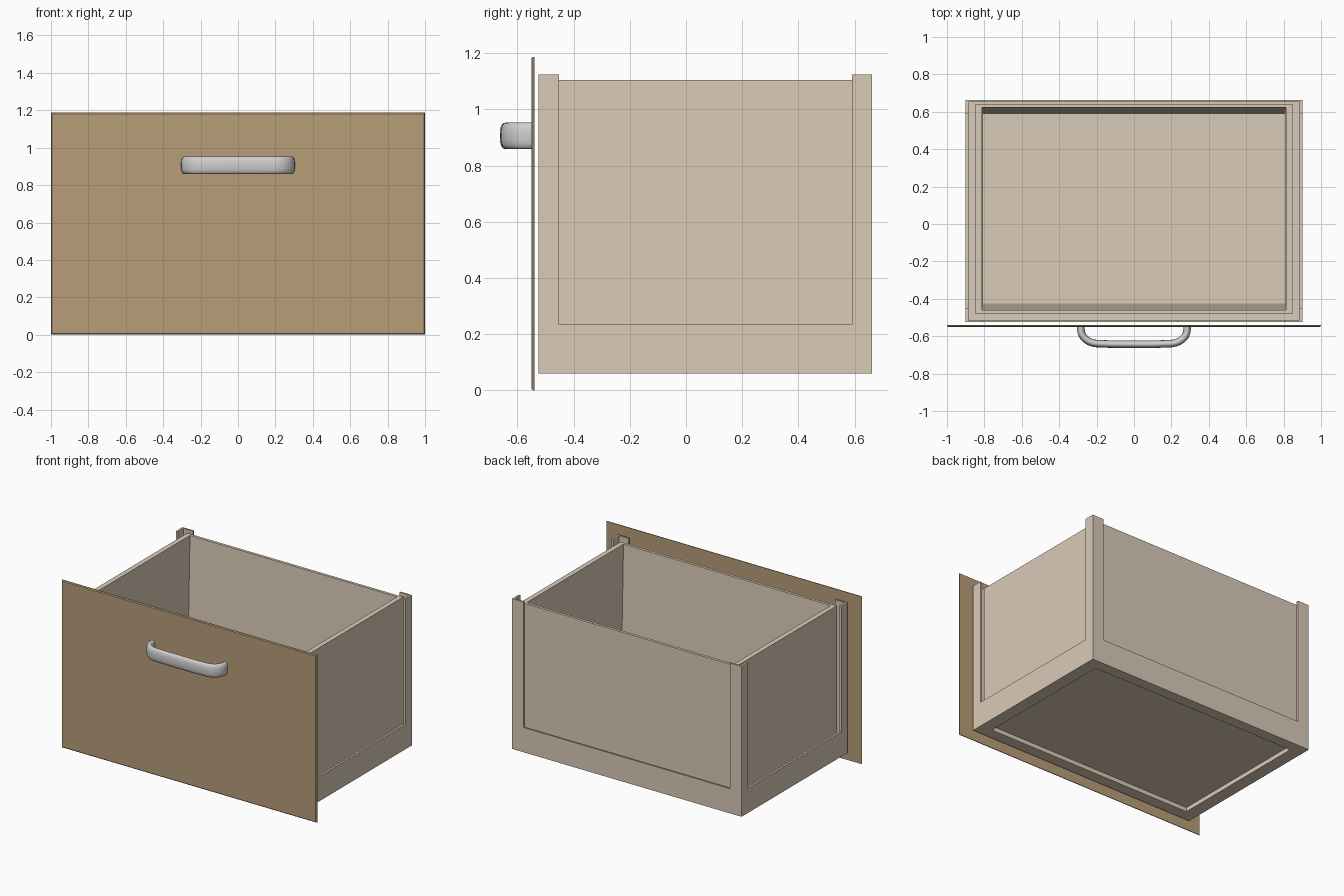
import bpy, bmesh, math

cube = bpy.data.objects.get("Cube")
if cube:
    bpy.data.objects.remove(cube, do_unlink=True)


def material(name, color):
    m = bpy.data.materials.new(name)
    m.use_nodes = True
    m.diffuse_color = (*color, 1)
    m.node_tree.nodes["Principled BSDF"].inputs["Base Color"].default_value = (*color, 1)
    return m


beige = material("beige board", (0.70, 0.595, 0.475))
tan = material("tan wood", (0.475, 0.34, 0.19))
silver = material("silver metal", (0.62, 0.62, 0.63))


def loft(name, rings, mat):
    """Skin a closed solid through rings of points, capping both ends."""
    bm = bmesh.new()
    loops = [[bm.verts.new(p) for p in ring] for ring in rings]
    n = len(loops[0])
    for a, b in zip(loops, loops[1:]):
        for i in range(n):
            j = (i + 1) % n
            bm.faces.new((a[i], a[j], b[j], b[i]))
    bm.faces.new(loops[0])
    bm.faces.new(loops[-1])
    bmesh.ops.recalc_face_normals(bm, faces=bm.faces)
    mesh = bpy.data.meshes.new(name)
    bm.to_mesh(mesh)
    bm.free()
    mesh.materials.append(mat)
    ob = bpy.data.objects.new(name, mesh)
    bpy.context.collection.objects.link(ob)
    return ob


def rect(x, y0, y1, z):
    return [(-x, y0, z), (x, y0, z), (x, y1, z), (-x, y1, z)]


def upright(x, y, z0, z1):
    return [(-x, y, z0), (x, y, z0), (x, y, z1), (-x, y, z1)]


# Tray: recessed underside, thin skirt, gap, inner box walls, tapered inside
loft("drawer_tray", [
    rect(0.81, -0.445, 0.585, 0.09),
    rect(0.81, -0.445, 0.585, 0.06),
    rect(0.90, -0.525, 0.663, 0.06),
    rect(0.90, -0.525, 0.663, 0.235),
    rect(0.885, -0.513, 0.653, 0.235),
    rect(0.885, -0.513, 0.653, 0.10),
    rect(0.847, -0.48, 0.642, 0.10),
    rect(0.847, -0.48, 0.642, 1.105),
    rect(0.812, -0.46, 0.622, 1.105),
    rect(0.806, -0.425, 0.587, 0.11),
], beige)

# L-shaped corner posts standing on the skirt
for side, sx in (("right", -1), ("left", 1)):
    for end, y, sy in (("front", -0.525, 1), ("back", 0.663, -1)):
        profile = [(0, 0), (0.09, 0), (0.09, 0.012), (0.015, 0.012),
                   (0.015, 0.072), (0, 0.072)]
        loft(f"{end}_{side}_post",
             [[(sx * (0.9 - u), y + sy * v, z) for u, v in profile]
              for z in (0.235, 1.125)], beige)

# Front board with softened front edges
loft("front_board", [
    upright(0.994, -0.551, 0.006, 1.181),
    upright(1.0, -0.545, 0.0, 1.187),
    upright(1.0, -0.540, 0.0, 1.187),
], tan)

# Handle: flattened tube swept along a bow with rounded corners
path = [(-0.285, -0.543)]
for k in range(9):
    t = math.radians(90 * k / 8)
    path.append((-0.19 - 0.094 * math.cos(t), -0.565 - 0.075 * math.sin(t)))
for x in (-0.1, 0.0):
    path.append((x, -0.643))
path += [(-x, y) for x, y in reversed(path[:-1])]

rings = []
for i, (x, y) in enumerate(path):
    ax, ay = path[max(i - 1, 0)]
    bx, by = path[min(i + 1, len(path) - 1)]
    length = math.hypot(bx - ax, by - ay)
    nx, ny = -(by - ay) / length, (bx - ax) / length
    ring = []
    for k in range(24):
        t = math.tau * k / 24
        c, s = math.cos(t), math.sin(t)
        u = math.copysign(abs(c) ** 0.9, c) * 0.02
        v = math.copysign(abs(s) ** 0.75, s) * 0.047
        ring.append((x + nx * u, y + ny * u, 0.906 + v))
    rings.append(ring)
handle = loft("handle", rings, silver)
bpy.ops.object.select_all(action="DESELECT")
handle.select_set(True)
bpy.context.view_layer.objects.active = handle
bpy.ops.object.shade_smooth_by_angle(angle=math.radians(40))
